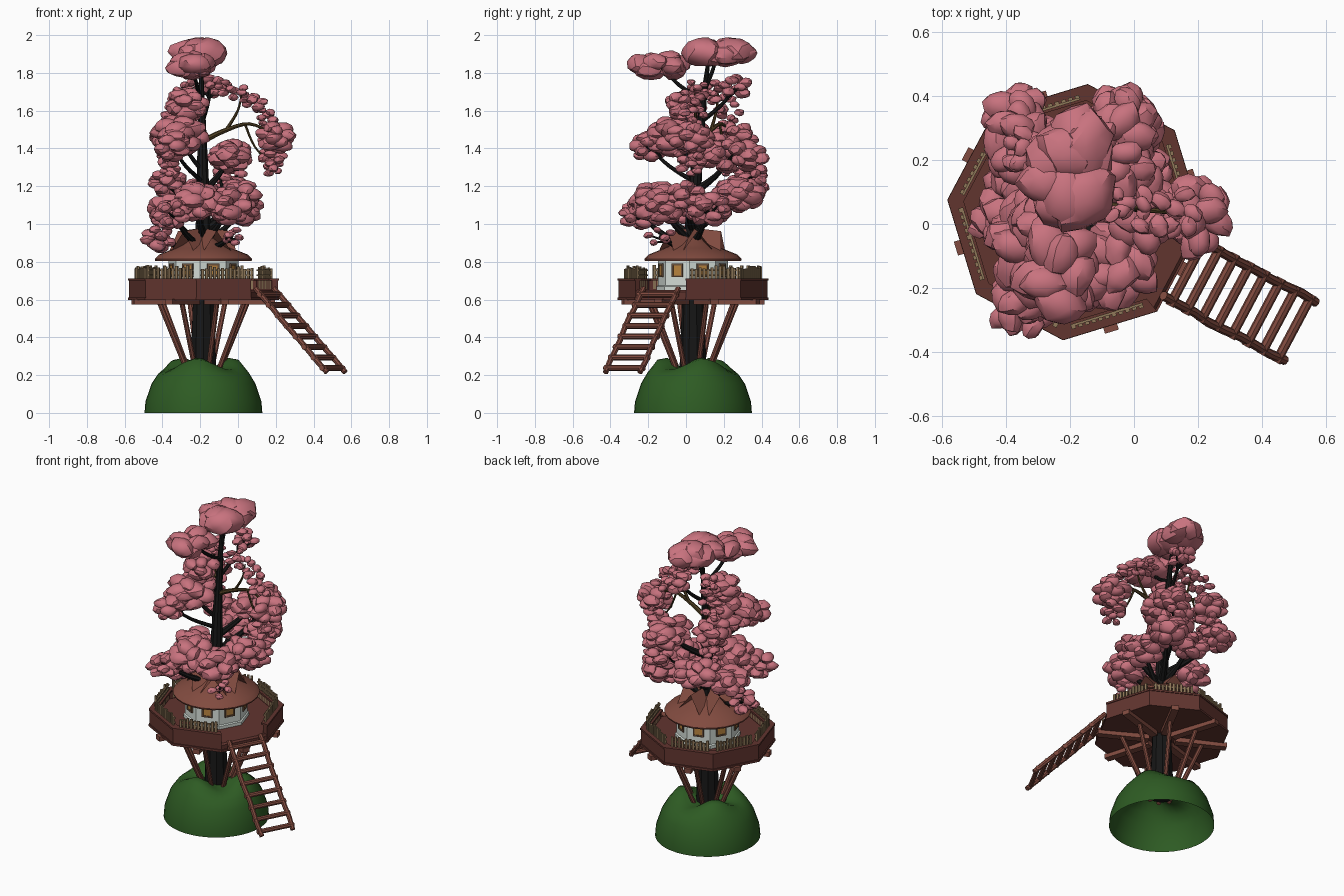
import bpy, bmesh, math, random
from mathutils import Vector, Matrix, noise

if "Cube" in bpy.data.objects:
    bpy.data.objects.remove(bpy.data.objects["Cube"])
random.seed(4)
CX, CY = -0.183, 0.037
LADDER = math.radians(-28)          # the ladder side of the octagon
STEP = math.pi / 4
CORNER = LADDER + STEP / 2
BARK, TWIG, PINK = (.008, .008, .008), (.07, .045, .015), (.58, .17, .21)
WOOD, DARK, TAN = (.22, .07, .05), (.12, .035, .028), (.28, .19, .1)
mats = {}

def finish(name, bm, color, angle=35):
    bmesh.ops.recalc_face_normals(bm, faces=bm.faces)
    me = bpy.data.meshes.new(name)
    bm.to_mesh(me)
    bm.free()
    ob = bpy.data.objects.new(name, me)
    bpy.context.collection.objects.link(ob)
    if color not in mats:
        mats[color] = bpy.data.materials.new("mat_" + name)
        mats[color].diffuse_color = (*color, 1)
    me.materials.append(mats[color])
    bpy.context.view_layer.objects.active = ob
    ob.select_set(True)
    bpy.ops.object.shade_smooth_by_angle(angle=math.radians(angle))
    ob.select_set(False)

def frame(ang):
    return Matrix.Translation((CX, CY, 0)) @ Matrix.Rotation(ang, 4, 'Z')

def polar(ang, r, t, z):
    return frame(ang) @ Vector((r, t, z))

def box(bm, ang, loc, size):
    bmesh.ops.create_cube(bm, size=1, matrix=frame(ang) @ Matrix.Translation(loc) @ Matrix.Diagonal((*size, 1)))

def lathe(bm, prof, n, start, closed=False, skip=(), lump=None):
    rings = []
    for i in range(n):
        a = start + i * 2 * math.pi / n
        rings.append([bm.verts.new(polar(a, r, 0, z + (lump(r, a) if lump else 0))) for r, z in prof])
    for i in range(n):
        if i in skip:
            continue
        p, q = rings[i], rings[(i + 1) % n]
        for j in range(len(prof) if closed else len(prof) - 1):
            k = (j + 1) % len(prof)
            bm.faces.new((p[j], q[j], q[k], p[k]))
    if skip:
        bmesh.ops.holes_fill(bm, edges=[e for e in bm.edges if e.is_boundary], sides=8)

def tube(bm, pts, r0, r1, sides=7, sub=4):
    # smooth path through the points, swept with a tapering ring
    P = [Vector(p) for p in pts]
    path = []
    for i in range(len(P) - 1):
        a, b, c, d = P[max(i - 1, 0)], P[i], P[i + 1], P[min(i + 2, len(P) - 1)]
        for s in range(sub):
            t = s / sub
            path.append(0.5 * (2 * b + (c - a) * t + (2 * a - 5 * b + 4 * c - d) * t * t + (3 * b - a - 3 * c + d) * t ** 3))
    path.append(P[-1])
    rings, last = [], len(path) - 1
    for i, v in enumerate(path):
        r = r0 + (r1 - r0) * i / last
        d = (path[min(i + 1, last)] - path[max(i - 1, 0)]).normalized()
        x = d.cross(Vector((0.3, 0.95, 0))).normalized()
        y = d.cross(x)
        turn = [k * 2 * math.pi / sides for k in range(sides)]
        rings.append([bm.verts.new(v + r * (x * math.cos(w) + y * math.sin(w))) for w in turn])
    for p, q in zip(rings, rings[1:]):
        for k in range(sides):
            bm.faces.new((p[k], p[(k + 1) % sides], q[(k + 1) % sides], q[k]))
    bm.faces.new(rings[0])
    bm.faces.new(rings[-1])

# Hollow grassy mound with a lumpy crest
bm = bmesh.new()
lathe(bm, [(.312, 0), (.307, .06), (.275, .155), (.24, .21), (.19, .255), (.14, .26), (.05, .23)],
      40, 0, lump=lambda r, a: .035 * math.sin(3 * a + .6) * math.exp(-((r - .16) / .06) ** 2))
finish("grass_mound", bm, (.027, .105, .017), 60)

# Trunk, leaning back slightly towards the top
def trunk_at(z):
    return Vector((CX - .015 * max(0, z - 1), CY + .1 * max(0, z - 1) ** 1.4, z))

bm = bmesh.new()
tube(bm, [trunk_at(.2 + .15 * k) for k in range(12)], .073, .01, 10, 2)
finish("trunk", bm, BARK)

# Octagonal deck, rim (open at the ladder) and lower lip
bm = bmesh.new()
lathe(bm, [(0, .65), (.385, .65), (.395, .64), (.395, .612), (.402, .612), (.402, .598), (.385, .598), (0, .605)], 8, CORNER)
finish("deck", bm, DARK)
bm = bmesh.new()
lathe(bm, [(.365, .64), (.396, .615), (.396, .7), (.401, .7), (.401, .712), (.35, .712), (.35, .7), (.365, .7)],
      8, CORNER, closed=True, skip=(7,))
finish("deck_rim", bm, DARK)

# Beams below the deck and slanted struts
beams, struts = bmesh.new(), bmesh.new()
for i in range(8):
    a = LADDER + i * STEP
    box(beams, a, (.235, 0, .588), (.31, .045, .03))
    tube(struts, [polar(a, .08, 0, .2), polar(a, .25, 0, .6)], .014, .014, 8, 1)
finish("deck_beams", beams, WOOD)
finish("struts", struts, WOOD)

# Picket fence on every side but the ladder's
bm = bmesh.new()
for i in range(1, 8):
    a = LADDER + i * STEP
    for z in (.728, .755):
        box(bm, a, (.335, 0, z), (.008, .235, .009))
    for k in range(11):
        h = .115 + random.uniform(-.01, .012)
        box(bm, a, (.342, -.11 + k * .022, .655 + h / 2), (.01, .014, h))
finish("fence", bm, TAN)

# House walls, windows and frames
bm = bmesh.new()
lathe(bm, [(.195, .645), (.195, .67), (.187, .675), (.187, .83)], 8, CORNER)
finish("house_walls", bm, (.68, .75, .7))
panes, frames = bmesh.new(), bmesh.new()
for i in range(8):
    a = LADDER + i * STEP
    box(panes, a, (.174, 0, .755), (.006, .05, .055))
    for s in (-1, 1):
        box(frames, a, (.176, s * .028, .755), (.012, .009, .07))
        box(frames, a, (.176, 0, .755 + s * .031), (.012, .065, .009))
finish("window_panes", panes, (.5, .24, .05))
finish("window_frames", frames, (.16, .09, .05))

# Flared round roof with tent-shaped gables
bm = bmesh.new()
lathe(bm, [(.17, .805), (.255, .805), (.258, .815), (.235, .838), (.15, .872), (.11, .89), (.05, .93)], 24, 0)
finish("roof", bm, WOOD)
bm = bmesh.new()
for i in range(5):
    a = math.radians(-62 + 72 * i)
    tip, end = [bm.verts.new(polar(a, *p)) for p in ((.04, 0, .975), (.15, 0, .962))]
    for s in (-1, 1):
        inner, outer = [bm.verts.new(polar(a, *p)) for p in ((.06, .075 * s, .865), (.16, .08 * s, .86))]
        bm.faces.new((tip, end, outer, inner)[::s])
bmesh.ops.solidify(bm, geom=bm.faces[:], thickness=.012)
finish("roof_gables", bm, WOOD, 20)

# Ladder
bm = bmesh.new()
def on_ladder(t, side):
    return polar(LADDER, .365 + .43 * t, side, .66 - .445 * t)
for s in (-1, 1):
    tube(bm, [on_ladder(k / 8, s * .105 + random.uniform(-.004, .004)) for k in range(9)], .015, .015, 8, 1)
for k in range(8):
    tube(bm, [on_ladder((k + .6) / 8, -.12), on_ladder((k + .6) / 8, .12)], .015, .015, 8, 1)
finish("ladder", bm, WOOD)

# Blossom: clumps of faceted lumps, bigger towards the top
leaf, branch, limbs = bmesh.new(), bmesh.new(), bmesh.new()

def blob(c, s):
    q = Matrix.Translation(c) @ Matrix.Rotation(random.uniform(0, 6.28), 4, 'Z') @ Matrix.Rotation(random.uniform(-.3, .3), 4, 'X')
    seed = Vector((random.uniform(0, 50), 0, 0))
    for v in bmesh.ops.create_icosphere(leaf, subdivisions=2, radius=1)['verts']:
        p = v.co * (1 + .2 * noise.noise(v.co * 1.3 + seed))
        v.co = q @ Vector((p.x * s * 1.25, p.y * s * .95, p.z * s * .75))

def clump(c, ex, ey):
    # lumps spread evenly over an ellipsoid shell
    top = c.z > 1.8
    e = (ex, ey, .078 if top else .75 * min(ex, ey) + .01)
    s = min(ex, ey) * (.58 if top else .42)
    n = 10 if top else max(6, round(120 * (ex + ey - .1)))
    centres = []
    for k in range(n):
        h = 1 - 2 * (k + .5) / n
        w = 2.4 * k + c.x * 20 + random.uniform(-.3, .3)
        g = math.sqrt(1 - h * h)
        d = (g * math.cos(w), g * math.sin(w), h)
        b = s * random.uniform(.8, 1.15)
        centres.append(c + Vector([d[i] * (e[i] - b * (.7 if i == 2 else .85)) for i in range(3)]))
        blob(centres[-1], b)
    return centres

# Clumps on the trunk's own branches: centre and half widths
for x, y, z, ex, ey in [
        (-.24, -.14, 1.84, .12, .16), (-.2, .17, 1.91, .15, .19), (-.14, .27, 1.73, .08, .09),
        (-.27, 0, 1.63, .11, .11), (-.31, -.04, 1.47, .14, .16), (-.35, -.2, 1.41, .1, .1),
        (-.04, .25, 1.36, .11, .19), (-.05, .36, 1.26, .09, .08), (-.37, .33, 1.22, .1, .11),
        (-.35, -.25, 1.05, .1, .11), (-.22, -.16, 1.12, .13, .14), (-.05, -.13, 1.09, .12, .14),
        (.02, .12, 1.08, .11, .13), (-.02, .29, 1.16, .11, .13), (-.03, -.14, .935, .06, .09),
        (-.42, 0, .92, .09, .09), (-.37, .07, 1.07, .11, .13), (.02, .0, 1.15, .1, .1), (-.22, .25, 1.15, .11, .11)]:
    c = Vector((x, y, z))
    centres = clump(c, ex, ey)
    a = trunk_at(max(.85, z - .19))
    m = a.lerp(c, .55) - Vector((0, 0, .1 * (c.z - a.z)))
    tube(branch, [a, m, c], .024 if z < 1.4 else .014, .007)
    for end in centres[2:6]:
        tube(branch, [m.lerp(c, .4), end], .009, .004, 5, 1)

# Two arching limbs with drooping ends, each hung with blossom
for ang, reach in ((-6, 1), (133, .62)):
    d = Vector((math.cos(math.radians(ang)), math.sin(math.radians(ang)), 0))
    def at(r, z):
        return Vector((-.2, .07, z)) + d * r * reach
    tube(limbs, [at(0, 1.43), at(.12, 1.49), at(.26, 1.53), at(.38, 1.48)], .017, .005)
    tube(limbs, [at(.14, 1.5), at(.2, 1.6), at(.22, 1.69)], .01, .004, 6)
    tube(limbs, [at(.24, 1.525), at(.29, 1.41), at(.38, 1.31)], .007, .004, 6)
    for r, z, w in ((.4, 1.46, .1), (.385, 1.36, .075), (.385, 1.3, .06), (.35, 1.57, .065),
                    (.29, 1.64, .065), (.21, 1.69, .06), (.13, 1.72, .055)):
        clump(at(r, z), w, w * 1.3)
finish("blossom", leaf, PINK, 30)
finish("branches", branch, BARK)
finish("arching_limbs", limbs, TWIG)

for m in bpy.data.materials:
    if m.users and not m.is_grease_pencil:
        m.use_nodes = True
        m.node_tree.nodes["Principled BSDF"].inputs["Base Color"].default_value = m.diffuse_color
